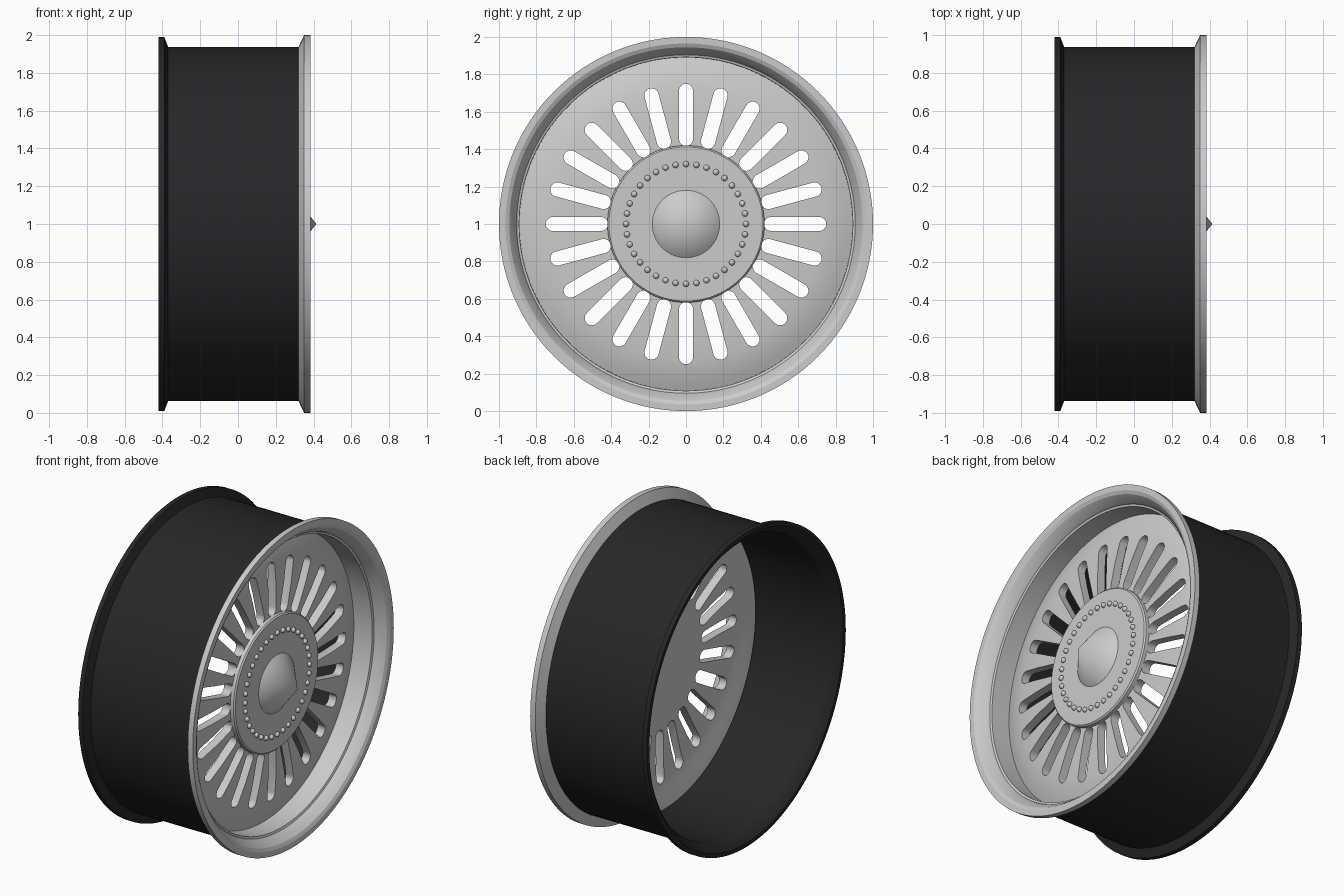
import bpy, bmesh, math
from mathutils import Matrix, Vector

if "Cube" in bpy.data.objects:
    bpy.data.objects.remove(bpy.data.objects["Cube"])

SEG = 128
CENTRE = Vector((0, 0, 1))


def finish(name, bm, mat=None, angle=30):
    bmesh.ops.remove_doubles(bm, verts=bm.verts, dist=1e-5)
    bmesh.ops.recalc_face_normals(bm, faces=bm.faces)
    mesh = bpy.data.meshes.new(name)
    bm.to_mesh(mesh)
    bm.free()
    ob = bpy.data.objects.new(name, mesh)
    ob.location = CENTRE
    bpy.context.collection.objects.link(ob)
    if mat:
        mesh.materials.append(mat)
    smooth(ob, angle)
    return ob


def smooth(ob, angle=30):
    bpy.ops.object.select_all(action='DESELECT')
    ob.select_set(True)
    bpy.context.view_layer.objects.active = ob
    bpy.ops.object.shade_smooth_by_angle(angle=math.radians(angle))


def lathe(name, profile, closed=True, mat=None, angle=30):
    """Revolve (x, radius) points around the wheel axis."""
    bm = bmesh.new()
    rings = []
    for x, r in profile:
        if r == 0:
            rings.append([bm.verts.new((x, 0, 0))] * SEG)
        else:
            rings.append([bm.verts.new((x, r * math.sin(2 * math.pi * i / SEG),
                                        r * math.cos(2 * math.pi * i / SEG)))
                          for i in range(SEG)])
    pairs = list(zip(rings, rings[1:]))
    if closed:
        pairs.append((rings[-1], rings[0]))
    for a, b in pairs:
        for i in range(SEG):
            j = (i + 1) % SEG
            bm.faces.new(list(dict.fromkeys((a[i], a[j], b[j], b[i]))))
    return finish(name, bm, mat, angle)


black = bpy.data.materials.new("black_barrel")
black.diffuse_color = (0.02, 0.02, 0.022, 1)
black.use_nodes = True
black.node_tree.nodes["Principled BSDF"].inputs["Base Color"].default_value = black.diffuse_color

# Black barrel with rear flange
lathe("barrel", [(-0.42, 0.99), (-0.39, 0.99), (-0.37, 0.937), (0.32, 0.937),
                 (0.32, 0.915), (-0.36, 0.915), (-0.39, 0.93), (-0.42, 0.965)],
      mat=black, angle=25)

# Polished front lip and inner wall
lathe("front_lip", [(0.32, 0.937), (0.35, 1.0), (0.385, 1.0), (0.385, 0.965),
                    (0.375, 0.945), (0.33, 0.91), (0.315, 0.905), (0.31, 0.892),
                    (0.16, 0.89), (0.16, 0.914), (0.32, 0.914)], angle=25)

# Domed face plate
plate = lathe("face_plate", [(0.24, 0), (0.24, 0.42), (0.238, 0.6), (0.23, 0.73),
                             (0.217, 0.8), (0.2, 0.85), (0.18, 0.9),
                             (0.145, 0.9), (0.155, 0.84), (0.17, 0.78), (0.18, 0.7),
                             (0.185, 0.6), (0.185, 0.42), (0.185, 0)], closed=False)

# Cutter: ring of 24 rounded slots
bm = bmesh.new()
W, R0, R1, N = 0.038, 0.455, 0.712, 8
for k in range(24):
    outline = [(W * math.cos(math.pi * i / N), R1 + W * math.sin(math.pi * i / N))
               for i in range(N + 1)]
    outline += [(-W * math.cos(math.pi * i / N), R0 - W * math.sin(math.pi * i / N))
                for i in range(N + 1)]
    face = bm.faces.new([bm.verts.new((0.05, y, z)) for y, z in outline])
    ext = bmesh.ops.extrude_face_region(bm, geom=[face])
    top = [v for v in ext["geom"] if isinstance(v, bmesh.types.BMVert)]
    bmesh.ops.translate(bm, verts=top, vec=(0.3, 0, 0))
    new = list({v for v in list(face.verts) + top})
    bmesh.ops.rotate(bm, verts=new, cent=(0, 0, 0),
                     matrix=Matrix.Rotation(math.radians(15 * k), 3, 'X'))
cutter = finish("slot_cutter", bm)
cutter.hide_render = True
mod = plate.modifiers.new("slots", 'BOOLEAN')
mod.operation = 'DIFFERENCE'
mod.solver = 'EXACT'
mod.object = cutter
bpy.context.view_layer.update()
bpy.context.view_layer.objects.active = plate
bpy.ops.object.modifier_apply(modifier=mod.name)
bpy.data.objects.remove(cutter)
smooth(plate)

# Hub cover disc and centre cone
lathe("hub_cover", [(0.23, 0), (0.23, 0.42), (0.262, 0.42), (0.27, 0.412), (0.27, 0)],
      closed=False)
lathe("centre_cone", [(0.262, 0), (0.262, 0.18), (0.27, 0.18), (0.415, 0)], closed=False)

# Ring of small rivets
bm = bmesh.new()
for k in range(36):
    a = 2 * math.pi * k / 36
    bmesh.ops.create_uvsphere(
        bm, u_segments=16, v_segments=10, radius=0.016,
        matrix=Matrix.Translation((0.272, 0.32 * math.sin(a), 0.32 * math.cos(a))))
finish("rivets", bm, angle=60)
